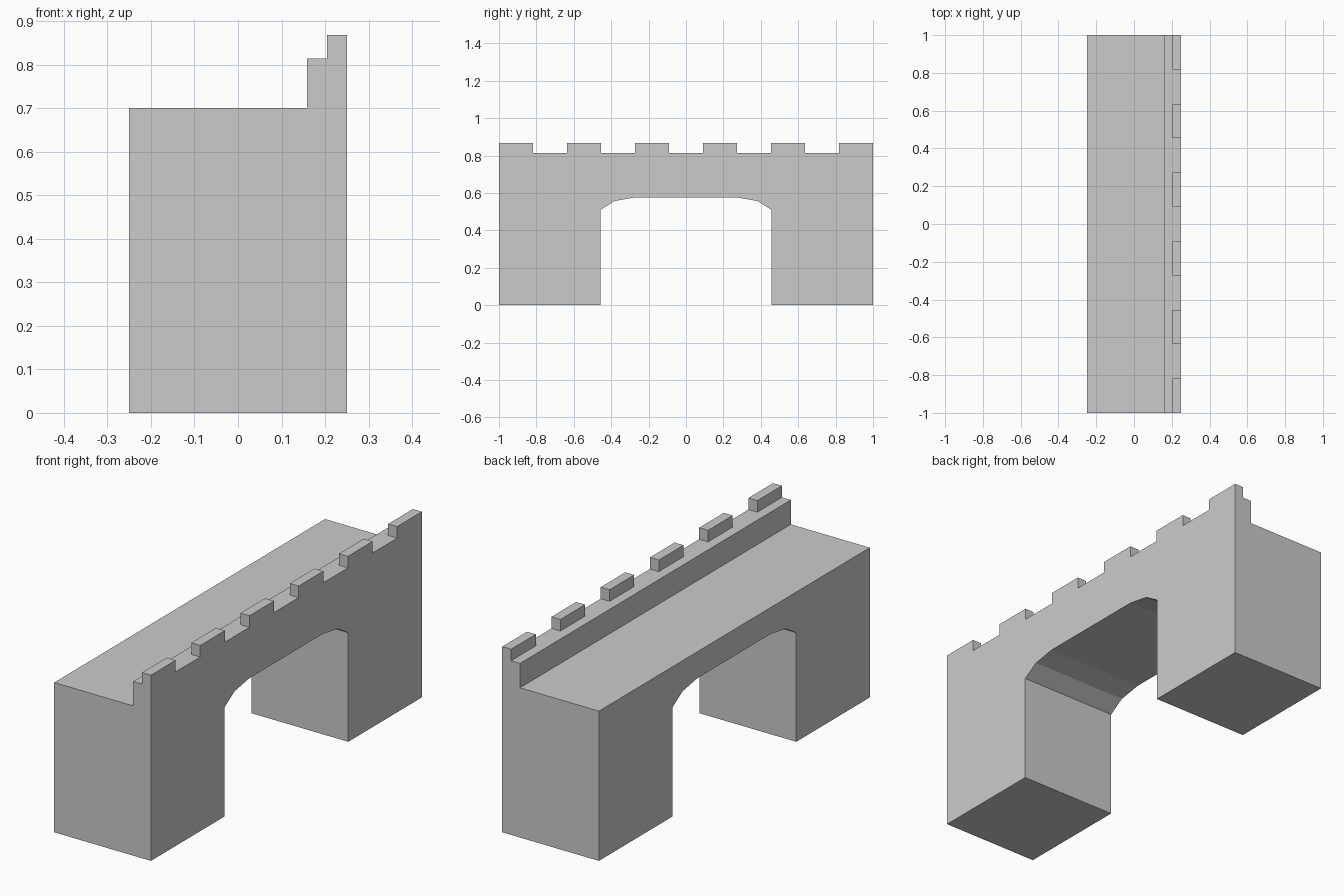
import bpy
import bmesh
from mathutils import Vector

cube = bpy.data.objects.get("Cube")
if cube:
    bpy.data.objects.remove(cube, do_unlink=True)

LENGTH, HALF_WIDTH = 2.0, 0.25
DECK_Z, LEDGE_Z, TOP_Z = 0.70, 0.814, 0.868
LEDGE_X, MERLON_X = 0.158, 0.204
CRENEL = LENGTH / 11          # six merlons and five gaps of equal length


def prism(name, points, direction):
    """Extrude a closed outline along a direction into a solid."""
    bm = bmesh.new()
    face = bm.faces.new([bm.verts.new(p) for p in points])
    extruded = bmesh.ops.extrude_face_region(bm, geom=[face])["geom"]
    verts = [v for v in extruded if isinstance(v, bmesh.types.BMVert)]
    bmesh.ops.translate(bm, verts=verts, vec=Vector(direction))
    bmesh.ops.recalc_face_normals(bm, faces=bm.faces)
    mesh = bpy.data.meshes.new(name)
    bm.to_mesh(mesh)
    bm.free()
    obj = bpy.data.objects.new(name, mesh)
    bpy.context.collection.objects.link(obj)
    return obj


def carve(target, cutter):
    """Subtract a cutter from the target, then discard the cutter."""
    cutter.hide_render = True
    mod = target.modifiers.new("carve", 'BOOLEAN')
    mod.operation, mod.solver, mod.object = 'DIFFERENCE', 'EXACT', cutter
    bpy.context.view_layer.objects.active = target
    bpy.ops.object.modifier_apply(modifier=mod.name)
    bpy.data.objects.remove(cutter, do_unlink=True)


# Wall section: walkway with a stepped parapet along the +x side
section = [(-HALF_WIDTH, 0), (HALF_WIDTH, 0), (HALF_WIDTH, TOP_Z),
           (MERLON_X, TOP_Z), (MERLON_X, LEDGE_Z), (LEDGE_X, LEDGE_Z),
           (LEDGE_X, DECK_Z), (-HALF_WIDTH, DECK_Z)]
wall = prism("gate_wall", [(x, -LENGTH / 2, z) for x, z in section],
             (0, LENGTH, 0))

# Gateway with a flat top and faceted shoulders
half_arch = [(0.457, -0.1), (0.457, 0.51), (0.382, 0.557), (0.273, 0.576)]
outline = half_arch + [(-y, z) for y, z in reversed(half_arch)]
carve(wall, prism("gateway_cutter", [(-0.4, y, z) for y, z in outline],
                  (0.8, 0, 0)))

# Gaps between the merlons
for i in range(-2, 3):
    start = i * 2 * CRENEL - CRENEL / 2
    gap = [(0.18, LEDGE_Z), (0.3, LEDGE_Z), (0.3, 1), (0.18, 1)]
    carve(wall, prism("crenel_cutter", [(x, start, z) for x, z in gap],
                      (0, CRENEL, 0)))
